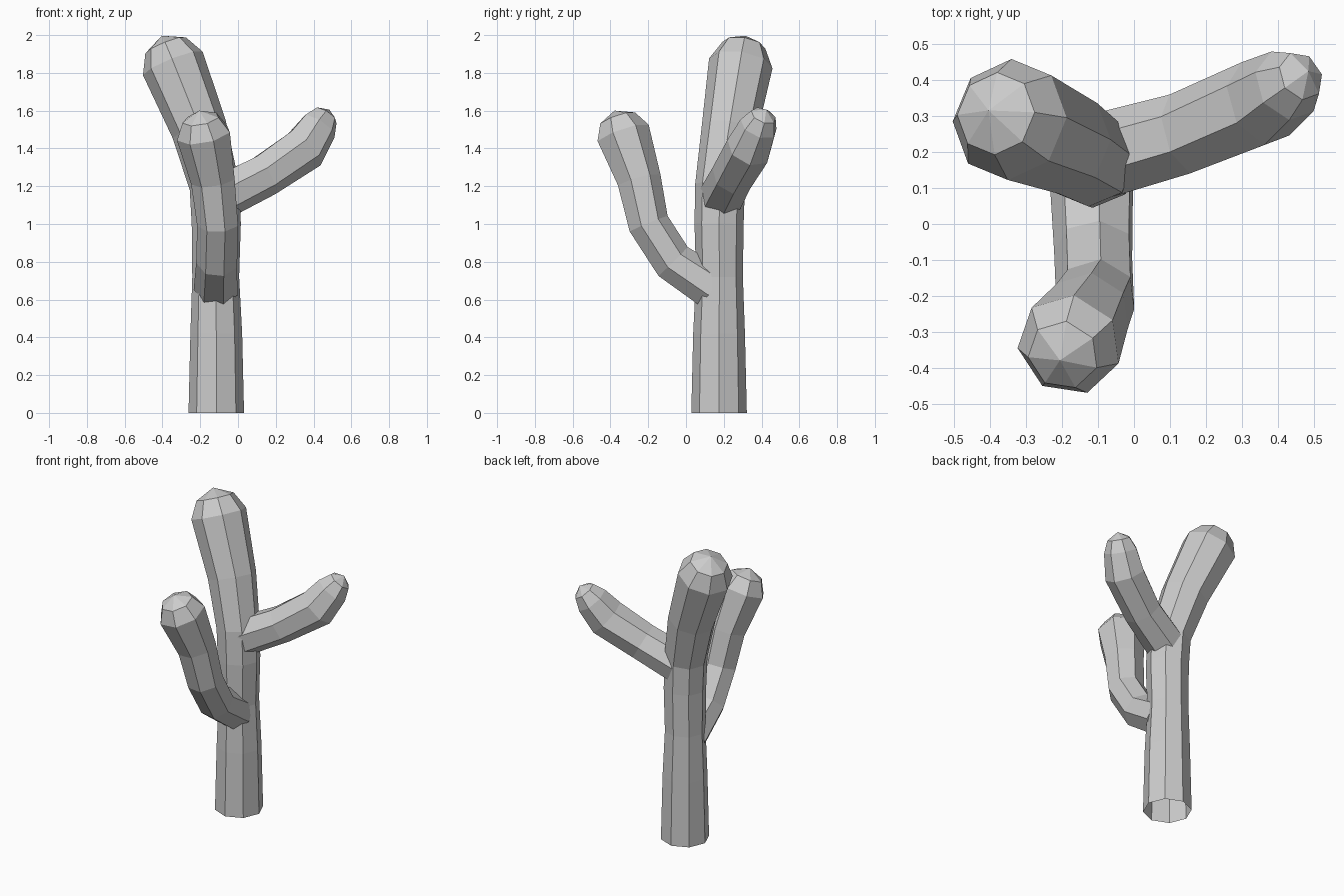
import bpy, bmesh, math
from mathutils import Vector

if "Cube" in bpy.data.objects:
    bpy.data.objects.remove(bpy.data.objects["Cube"])


def branch(name, sides, turn, rings, cap):
    """Faceted tube through (x, y, z, radius) rings with a rounded tip of height cap."""
    bm = bmesh.new()
    pts = [Vector(r[:3]) for r in rings]
    rad = [r[3] for r in rings]
    tangents = []
    for i in range(len(pts)):
        a = (pts[i] - pts[i - 1]).normalized() if i else Vector()
        b = (pts[i + 1] - pts[i]).normalized() if i < len(pts) - 1 else Vector()
        tangents.append((a + b).normalized())
    # shoulder ring of the rounded end
    end = tangents[-1]
    tip = pts[-1] + end * cap
    pts.append(pts[-1] + end * cap * 0.65)
    rad.append(rad[-1] * 0.68)
    tangents.append(end)
    loops = []
    for p, r, t in zip(pts, rad, tangents):
        q = Vector((0, 0, 1)).rotation_difference(t)
        loop = []
        for k in range(sides):
            ang = math.tau * k / sides + turn
            loop.append(bm.verts.new(p + q @ Vector((r * math.cos(ang), r * math.sin(ang), 0))))
        loops.append(loop)
    for lo, hi in zip(loops, loops[1:]):
        for k in range(sides):
            n = (k + 1) % sides
            bm.faces.new((lo[k], lo[n], hi[n], hi[k]))
    top = bm.verts.new(tip)
    for k in range(sides):
        bm.faces.new((loops[-1][k], loops[-1][(k + 1) % sides], top))
    bm.faces.new(loops[0][::-1])
    bmesh.ops.recalc_face_normals(bm, faces=bm.faces)
    mesh = bpy.data.meshes.new(name)
    bm.to_mesh(mesh)
    bm.free()
    obj = bpy.data.objects.new(name, mesh)
    bpy.context.collection.objects.link(obj)
    return obj


# trunk leaning into the tallest arm
trunk = branch("cactus", 8, 0, [
    (-0.115, 0.175, 0, 0.147), (-0.115, 0.175, 0.42, 0.137),
    (-0.118, 0.177, 0.72, 0.124), (-0.115, 0.175, 1.0, 0.13),
    (-0.125, 0.18, 1.2, 0.132), (-0.205, 0.23, 1.5, 0.148),
    (-0.345, 0.29, 1.85, 0.17)], 0.16)

# lower arm reaching forward
front_arm = branch("front_arm", 7, math.radians(-20), [
    (-0.115, 0.14, 0.66, 0.12), (-0.11, -0.07, 0.8, 0.112),
    (-0.105, -0.2, 1.0, 0.112), (-0.13, -0.25, 1.23, 0.12),
    (-0.18, -0.335, 1.475, 0.147)], 0.135)

# upper arm reaching to the right
right_arm = branch("right_arm", 7, math.radians(10), [
    (-0.08, 0.19, 1.15, 0.122), (0.14, 0.25, 1.26, 0.117),
    (0.35, 0.335, 1.4, 0.125), (0.425, 0.385, 1.515, 0.104)], 0.115)

# fuse the arms into the trunk
for arm in (front_arm, right_arm):
    mod = trunk.modifiers.new("join", 'BOOLEAN')
    mod.operation = 'UNION'
    mod.solver = 'EXACT'
    mod.object = arm
dg = bpy.context.evaluated_depsgraph_get()
trunk.data = bpy.data.meshes.new_from_object(trunk.evaluated_get(dg))
trunk.modifiers.clear()
for arm in (front_arm, right_arm):
    bpy.data.objects.remove(arm)

# open underside
bm = bmesh.new()
bm.from_mesh(trunk.data)
base = [f for f in bm.faces if all(v.co.z < 0.001 for v in f.verts)]
bmesh.ops.delete(bm, geom=base, context='FACES')
bm.to_mesh(trunk.data)
bm.free()
